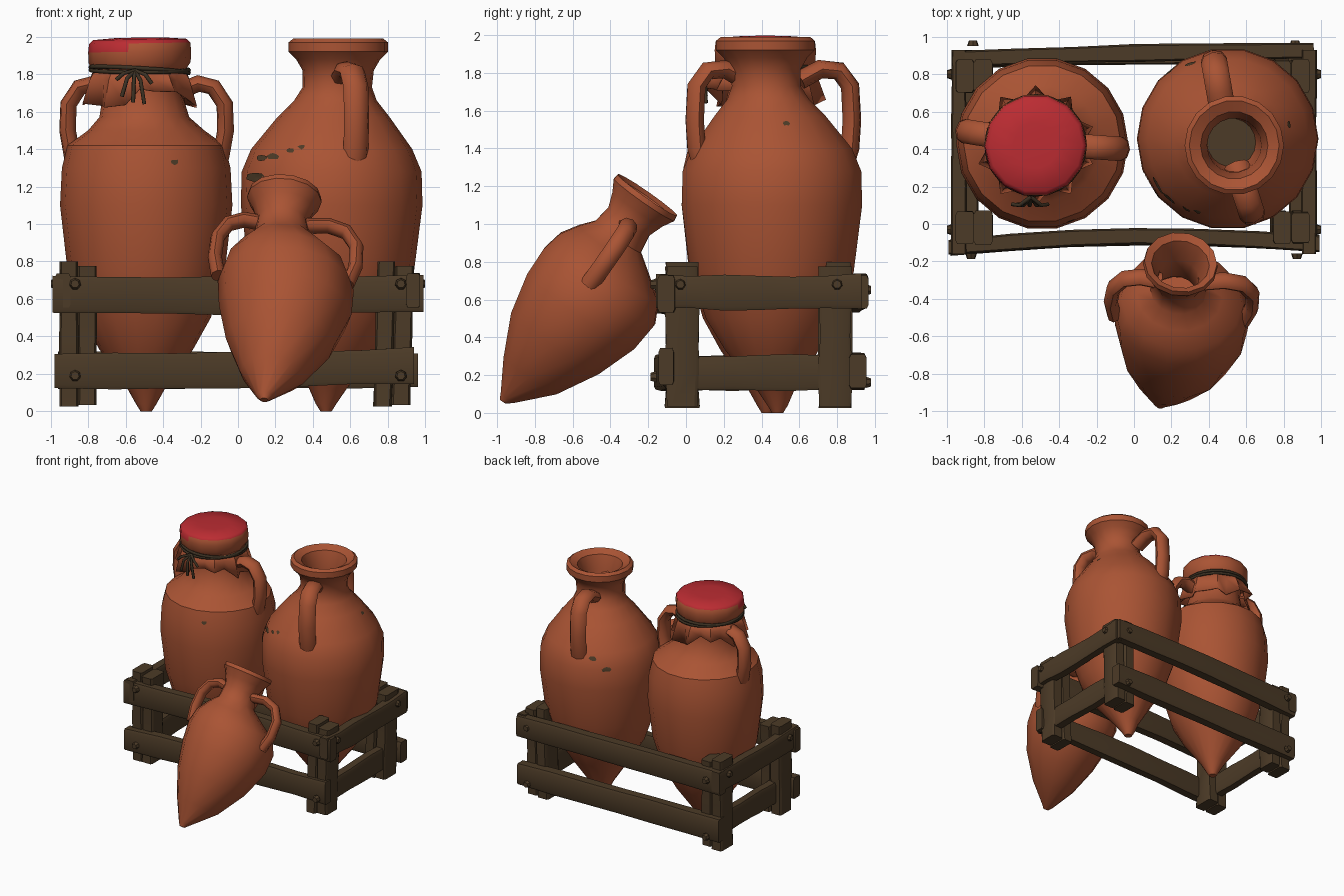
import bpy, bmesh, math, random
from math import sin, cos, pi, radians
from mathutils import Vector, Matrix
from mathutils.bvhtree import BVHTree

random.seed(4)
cube = bpy.data.objects.get("Cube")
if cube:
    bpy.data.objects.remove(cube, do_unlink=True)


def material(name, rgb):
    m = bpy.data.materials.new(name)
    m.use_nodes = True
    m.diffuse_color = (*rgb, 1)
    m.node_tree.nodes["Principled BSDF"].inputs["Base Color"].default_value = (*rgb, 1)
    return m


CLAY = material("terracotta", (0.40, 0.088, 0.034))
WOOD = material("dark_wood", (0.072, 0.043, 0.02))
RED = material("red_cloth", (0.50, 0.025, 0.032))
ROPE = material("dark_cord", (0.045, 0.03, 0.016))


def finish(name, bm, mats, angle=38):
    bmesh.ops.recalc_face_normals(bm, faces=bm.faces[:])
    mesh = bpy.data.meshes.new(name)
    bm.to_mesh(mesh)
    bm.free()
    for m in mats:
        mesh.materials.append(m)
    ob = bpy.data.objects.new(name, mesh)
    bpy.context.collection.objects.link(ob)
    bpy.ops.object.select_all(action="DESELECT")
    ob.select_set(True)
    bpy.context.view_layer.objects.active = ob
    bpy.ops.object.shade_smooth_by_angle(angle=radians(angle))
    return ob


def skin(bm, loops, caps=True):
    """Bridge consecutive closed vertex loops; returns the end caps."""
    for a, b in zip(loops, loops[1:]):
        n = len(a)
        for i in range(n):
            bm.faces.new((a[i], a[(i + 1) % n], b[(i + 1) % n], b[i]))
    return [bm.faces.new(loops[0]), bm.faces.new(loops[-1])] if caps else []


def jar(name, frame, rings, mats, sides=18):
    """Turned vessel; each ring is height, radius, x shift, y shift."""
    bm = bmesh.new()
    loops = [[bm.verts.new(frame @ Vector((ox + r * cos(2 * pi * i / sides),
                                           oy + r * sin(2 * pi * i / sides), z)))
              for i in range(sides)] for z, r, ox, oy in rings]
    caps = skin(bm, loops)
    caps[1].material_index = len(mats) - 1
    return finish(name, bm, mats)


def handle(name, frame, angle, path, wide=0.065, thick=0.045):
    """Strap handle swept along radius/height points in a vertical plane."""
    bm = bmesh.new()
    out = Vector((cos(radians(angle)), sin(radians(angle)), 0))
    side, up = Vector((-out.y, out.x, 0)), Vector((0, 0, 1))
    pts = [out * r + up * z for r, z in path]
    loops = []
    for i, p in enumerate(pts):
        t = (pts[min(i + 1, len(pts) - 1)] - pts[max(i - 1, 0)]).normalized()
        nrm = side.cross(t)
        loops.append([bm.verts.new(frame @ (p + side * wide * cos(k * pi / 4) + nrm * thick * sin(k * pi / 4)))
                      for k in range(8)])
    skin(bm, loops)
    return finish(name, bm, [CLAY], 50)


def tube(name, pts, r):
    cu = bpy.data.curves.new(name, "CURVE")
    cu.dimensions = "3D"
    cu.bevel_depth, cu.bevel_resolution = r, 1
    cu.use_fill_caps = True
    sp = cu.splines.new("POLY")
    sp.points.add(len(pts) - 1)
    for q, p in zip(sp.points, pts):
        q.co = (*p, 1)
    cu.materials.append(ROPE)
    ob = bpy.data.objects.new(name, cu)
    bpy.context.collection.objects.link(ob)


def plank(name, a, b, across, wide, thick, bend=(0, 0, 0), segs=6):
    """Slightly warped, chamfered board from a to b."""
    bm = bmesh.new()
    a, b, bend, u = Vector(a), Vector(b), Vector(bend), Vector(across)
    v = (b - a).normalized().cross(u).normalized()
    c = 0.8
    shape = [(1, c), (c, 1), (-c, 1), (-1, c), (-1, -c), (-c, -1), (c, -1), (1, -c)]
    loops = []
    for i in range(segs + 1):
        t = i / segs
        p = a.lerp(b, t) + bend * sin(pi * t)
        w, h = wide / 2 * random.uniform(0.92, 1.06), thick / 2 * random.uniform(0.9, 1.08)
        loops.append([bm.verts.new(p + u * w * x + v * h * y) for x, y in shape])
    skin(bm, loops)
    return finish(name, bm, [WOOD], 30)


def nail(name, loc, axis):
    bm = bmesh.new()
    rot = Vector(axis).to_track_quat("Z", "Y").to_matrix().to_4x4()
    bmesh.ops.create_cone(bm, cap_ends=True, segments=7, radius1=0.032, radius2=0.022,
                          depth=0.03, matrix=Matrix.Translation(loc) @ rot)
    finish(name, bm, [WOOD], 30)


# Sealed jar
frame_a = Matrix.Translation((-0.49, 0.43, 0))
sealed = jar("sealed_jar", frame_a, [(z, r, s, 0) for z, r, s in (
    (0, .03, 0), (.04, .055, 0), (.12, .1, 0), (.33, .25, 0), (.5, .345, 0), (.75, .42, 0),
    (1.1, .46, 0), (1.3, .45, 0), (1.42, .42, 0), (1.5, .31, 0), (1.57, .24, -.01),
    (1.7, .21, -.02), (1.86, .22, -.03))], [CLAY])
bend_a = [(.18, 1.71), (.28, 1.75), (.36, 1.73), (.42, 1.64), (.425, 1.5), (.4, 1.36), (.36, 1.28)]
handle("sealed_jar_left_handle", frame_a, -4, bend_a)
handle("sealed_jar_right_handle", frame_a, 171, bend_a)

# Open jar, with a dark floor inside its neck
frame_b = Matrix.Translation((0.5, 0.455, 0))
open_jar = jar("open_jar", frame_b, [(z, r, s, -s) for z, r, s in (
    (0, .03, -.03), (.04, .055, -.03), (.12, .1, -.02), (.33, .25, 0), (.5, .355, 0), (.75, .44, 0),
    (1.1, .485, 0), (1.28, .48, 0), (1.4, .43, 0), (1.57, .3, .01), (1.66, .22, .02), (1.73, .185, .03),
    (1.82, .19, .035), (1.88, .225, .035), (1.92, .265, .035), (1.97, .265, .035), (1.99, .24, .035),
    (1.96, .18, .035), (1.85, .145, .035), (1.7, .14, .03), (1.62, .13, .02))], [CLAY, WOOD])
bend_b = [(.15, 1.76), (.26, 1.82), (.36, 1.81), (.42, 1.73), (.43, 1.55), (.42, 1.4), (.38, 1.28)]
handle("open_jar_front_handle", frame_b, -72, bend_b, .07, .05)
handle("open_jar_back_handle", frame_b, 100, bend_b, .07, .05)

# Small jar leaning on the crate
tip = Vector((0.14, -0.97, 0.06))
az = (Vector((0.25, -0.2, 1.16)) - tip).normalized()
ay = az.cross(Vector((1, 0, 0))).normalized()
ax = ay.cross(az)
frame_c = Matrix.Translation(tip) @ Matrix((ax, ay, az)).transposed().to_4x4()
jar("leaning_jar", frame_c, [
    (0, .02, 0, 0), (.03, .045, 0, .01), (.2, .175, .03, .04), (.42, .29, .05, .05),
    (.64, .355, .06, .065), (.8, .365, .05, .07), (.91, .325, .04, .055), (1, .23, .02, .02),
    (1.07, .15, .01, 0), (1.17, .135, 0, 0), (1.25, .165, 0, 0), (1.31, .2, 0, 0), (1.34, .195, 0, 0),
    (1.32, .155, 0, 0), (1.2, .11, 0, 0), (1.05, .11, 0, 0), (.85, .2, .04, .05)], [CLAY], 14)
bend_c = [(.1, 1.15), (.22, 1.17), (.31, 1.14), (.365, 1.05), (.37, .92), (.34, .8)]
handle("leaning_jar_left_handle", frame_c, 3, [(r * 1.12, z) for r, z in bend_c], .05, .038)
handle("leaning_jar_right_handle", frame_c, 177, [(r * .92, z) for r, z in bend_c], .05, .038)

# Cloth cover: clay-stained sides, red top
cap_c = Vector((-0.525, 0.42, 0))
bm = bmesh.new()
N = 14
loops = []
for z, r in ((1.82, .245), (1.86, .272), (1.92, .275), (1.965, .27), (1.985, .25), (1.995, .12)):
    loops.append([bm.verts.new(cap_c + Vector((r * cos(2 * pi * i / N), r * sin(2 * pi * i / N),
                                               z + .015 * r * cos(2 * pi * i / N)))) for i in range(N)])
skin(bm, loops)
for f in bm.faces:
    c = f.calc_center_median()
    side_patch = c.z > 1.93 and c.x < -0.6 and c.y < cap_c.y
    f.material_index = int(c.z > 1.968 or side_patch)
finish("cloth_cover", bm, [CLAY, RED], 45)

# Ragged cloth edge below the cord
bm = bmesh.new()
loops = []
M = 20
for k, (z, r) in enumerate(((1.83, .245), (1.77, .262), (1.68, .285))):
    ring = []
    for i in range(M):
        a = 2 * pi * i / M
        fold = (1 if i % 2 else -1) * .018 * k
        drop = random.uniform(-.07, .05) if k == 2 else 0
        ring.append(bm.verts.new(cap_c + Vector(((r + fold) * cos(a), (r + fold) * sin(a), z + drop))))
    loops.append(ring)
skin(bm, loops, caps=False)
skirt = finish("cloth_ragged_edge", bm, [CLAY], 25)
mod = skirt.modifiers.new("thickness", "SOLIDIFY")
mod.thickness = .008

# Cord with a knot and hanging ends
for j, tilt in enumerate((.012, -.018)):
    tube("cord_loop_%d" % (j + 1), [cap_c + Vector((.262 * cos(pi * i / 12), .262 * sin(pi * i / 12),
         1.822 + tilt * sin(pi * i / 12 + j))) for i in range(25)], .012)
knot = Vector((-0.55, 0.145, 1.82))
for j, (dx, dz) in enumerate(((-.07, -.14), (-.01, -.17), (.05, -.18), (.09, -.07), (-.1, -.05))):
    tube("cord_end_%d" % (j + 1), [knot, knot + Vector((dx * .6, -.045, dz * .3)),
                                   knot + Vector((dx, -.04, dz))], .011)

# Chipped dark spots laid on the jars
def chips(name, target, ray, spots):
    tree = BVHTree.FromPolygons([v.co for v in target.data.vertices],
                                [p.vertices[:] for p in target.data.polygons])
    d = Vector(ray)
    u = Vector((0, 1, 0)) if abs(d.x) > .5 else Vector((1, 0, 0))
    w = Vector((0, 1, 0)) if abs(d.z) > .5 else Vector((0, 0, 1))
    bm = bmesh.new()
    for s, t, rx, ry in spots:
        pts = [(s, t)] + [(s + rx * cos(k * pi / 4) * random.uniform(.7, 1.2),
                           t + ry * sin(k * pi / 4) * random.uniform(.7, 1.2)) for k in range(8)]
        hits = [tree.ray_cast(u * a + w * b - d * 4, d) for a, b in pts]
        if all(h[0] for h in hits):
            vs = [bm.verts.new(h[0] + h[1] * .005) for h in hits]
            for k in range(8):
                bm.faces.new((vs[0], vs[1 + k], vs[1 + (k + 1) % 8]))
    finish(name, bm, [WOOD])


chips("sealed_jar_chip", sealed, (0, 1, 0), [(-.34, 1.33, .022, .015)])
chips("open_jar_front_chips", open_jar, (0, 1, 0), [
    (.09, 1.25, .05, .025), (.13, 1.35, .03, .02), (.19, 1.36, .03, .018), (.28, 1.39, .022, .014), (.34, 1.41, .02, .012)])
chips("open_jar_back_chips", open_jar, (0, -1, 0), [(.3, 1.36, .03, .02), (.2, 1.28, .03, .02)])
chips("open_jar_side_chip", open_jar, (-1, 0, 0), [(.53, 1.53, .018, .013)])

# Crate posts, each from two boards
for sx, side in ((-1, "right"), (1, "left")):
    for y, end in ((-.02, "front"), (.79, "back")):
        for k, (off, top) in enumerate(((-.048, .8), (.05, .775))):
            x = sx * (.855 if sx < 0 else .82) + off
            plank("%s_%s_post_%d" % (end, side, k + 1), (x, y, .025 + .01 * k), (x + .02 * (sx > 0), y, top),
                  (1, 0, 0), .098, .175, segs=4)

# Crate rails
Z, Y = (0, 0, 1), (0, 1, 0)
plank("front_upper_rail", (-.99, -.125, .625), (.99, -.105, .63), Z, .2, .085, (0, .05, -.01))
plank("front_lower_rail", (-.98, -.125, .215), (.94, -.105, .245), Z, .19, .085, (0, .04, -.01))
plank("back_upper_rail", (-.97, .88, .63), (.96, .925, .64), Z, .19, .09, (0, .01, .01))
plank("back_lower_rail", (-.96, .88, .22), (.96, .91, .22), Z, .19, .09)
for x, side in ((-.935, "right"), (.935, "left")):
    plank(side + "_upper_rail", (x, -.16, .645), (x, .93, .645), Z, .18, .08, (0, 0, -.01))
    plank(side + "_lower_rail", (x * .93, -.05, .21), (x * .93, .85, .215), Z, .185, .08)

# Nails through the rail ends
for sx in (-1, 1):
    for z in (.68, .19):
        nail("front_nail", (sx * .87, -.172, z), (0, -1, 0))
        nail("back_nail", (sx * .86, .965, z - .03), (0, 1, 0))
    for y in (-.03, .8):
        nail("side_nail", (sx * .982, y, .68), (sx, 0, 0))
